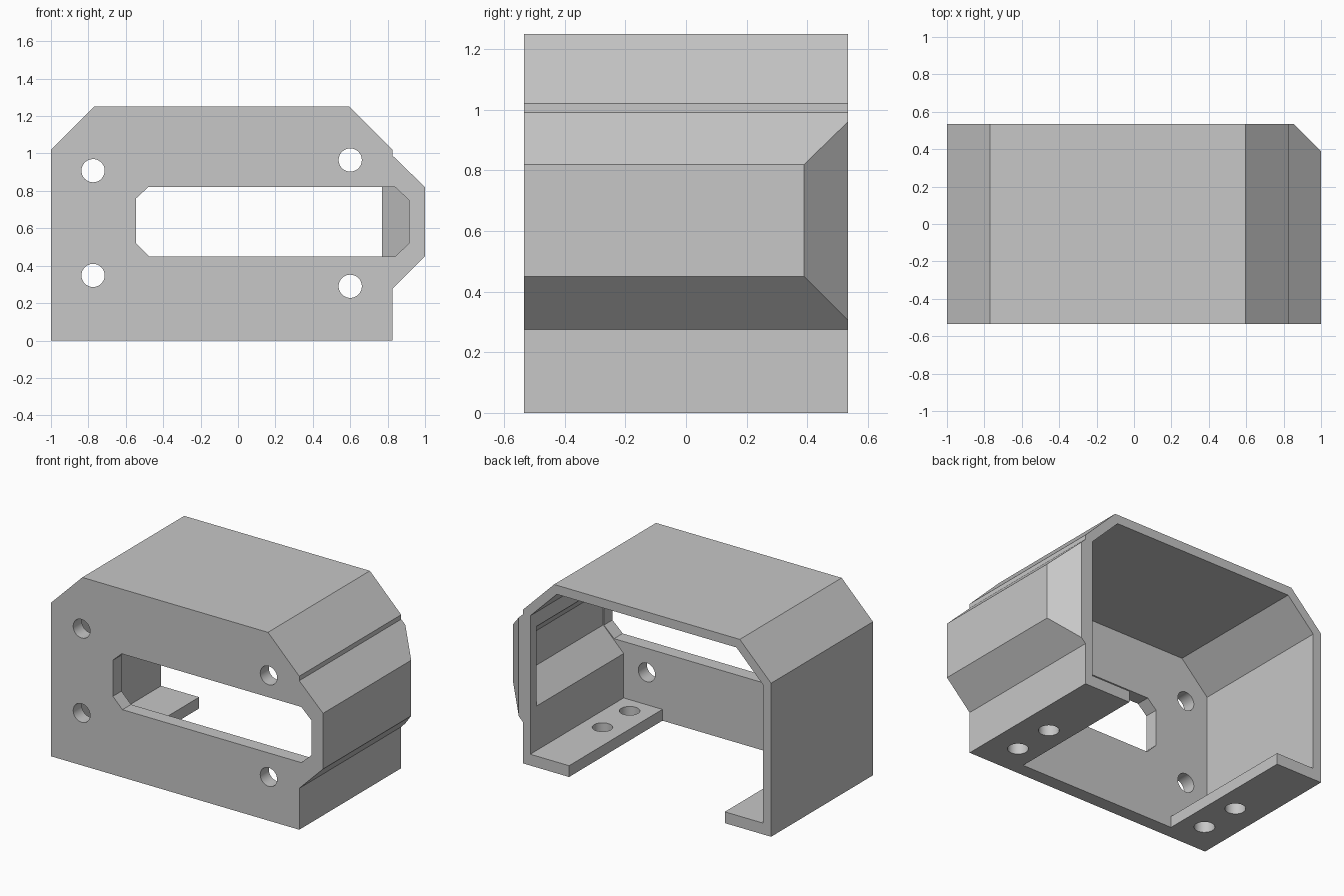
import bpy
import bmesh
import math
from mathutils import Matrix, Vector

if "Cube" in bpy.data.objects:
    bpy.data.objects.remove(bpy.data.objects["Cube"], do_unlink=True)

BACK, INNER_FRONT = 0.535, -0.445

grey = bpy.data.materials.new("light_grey")
grey.use_nodes = True
colour = (0.57, 0.57, 0.57, 1)
grey.diffuse_color = colour
grey.node_tree.nodes["Principled BSDF"].inputs["Base Color"].default_value = colour


def finish(name, bm):
    bmesh.ops.recalc_face_normals(bm, faces=bm.faces)
    mesh = bpy.data.meshes.new(name)
    bm.to_mesh(mesh)
    bm.free()
    mesh.materials.append(grey)
    ob = bpy.data.objects.new(name, mesh)
    bpy.context.collection.objects.link(ob)
    return ob


def prism(name, outline, y0, y1, corner=None):
    """Extrude an x-z outline along y; optionally slice off x + y > corner."""
    bm = bmesh.new()
    face = bm.faces.new([bm.verts.new((x, y0, z)) for x, z in outline])
    out = bmesh.ops.extrude_face_region(bm, geom=[face])
    verts = [g for g in out["geom"] if isinstance(g, bmesh.types.BMVert)]
    bmesh.ops.translate(bm, verts=verts, vec=(0, y1 - y0, 0))
    if corner:
        cut = bmesh.ops.bisect_plane(
            bm, geom=bm.verts[:] + bm.edges[:] + bm.faces[:],
            plane_co=(corner, 0, 0), plane_no=(1, 1, 0), clear_outer=True)
        edges = [g for g in cut["geom_cut"] if isinstance(g, bmesh.types.BMEdge)]
        bmesh.ops.contextual_create(bm, geom=edges)
    return finish(name, bm)


def drill(name, centre, axis):
    bm = bmesh.new()
    turn = Vector((0, 0, 1)).rotation_difference(Vector(axis)).to_matrix().to_4x4()
    bmesh.ops.create_cone(bm, cap_ends=True, segments=48, radius1=0.062,
                          radius2=0.062, depth=0.3,
                          matrix=Matrix.Translation(centre) @ turn)
    return finish(name, bm)


# Housing block with a side bulge whose rear corner is sliced away
housing = prism("housing", [
    (-1, 0), (0.825, 0), (0.825, 0.275), (1, 0.45), (1, 0.82),
    (0.825, 0.99), (0.825, 1.02), (0.595, 1.25), (-0.77, 1.25), (-1, 1.02)],
    -BACK, BACK, corner=1.39)

# Main cavity, open at the back and between the two floor flanges
cutters = [prism("cavity_cutter", [
    (-0.66, -0.1), (0.485, -0.1), (0.485, 0.075), (0.77, 0.075),
    (0.77, 0.995), (0.575, 1.19), (-0.745, 1.19), (-0.94, 0.995),
    (-0.94, 0.075), (-0.66, 0.075)], INNER_FRONT, 0.7)]

# Hollow inside the bulge
cutters.append(prism("bulge_cutter", [
    (0.7, 0.3), (0.92, 0.52), (0.92, 0.75), (0.7, 0.97)],
    INNER_FRONT, 0.7, corner=1.24))

# Front window with clipped corners
cutters.append(prism("window_cutter", [
    (-0.545, 0.52), (-0.475, 0.45), (0.84, 0.45), (0.915, 0.52),
    (0.915, 0.75), (0.84, 0.82), (-0.48, 0.82), (-0.545, 0.76)], -0.7, -0.4))

# Screw holes in the front plate and the floor flanges
for x, z in [(-0.775, 0.908), (-0.775, 0.348), (0.6, 0.965), (0.6, 0.29)]:
    cutters.append(drill("front_hole_cutter", (x, -0.5, z), (0, 1, 0)))
for x in (-0.81, 0.635):
    for y in (-0.315, -0.03):
        cutters.append(drill("flange_hole_cutter", (x, y, 0), (0, 0, 1)))

# Carve everything out, then drop the cutters
bpy.context.view_layer.objects.active = housing
for cutter in cutters:
    cutter.hide_render = True
    mod = housing.modifiers.new("cut", "BOOLEAN")
    mod.operation = "DIFFERENCE"
    mod.solver = "EXACT"
    mod.object = cutter
    bpy.ops.object.modifier_apply(modifier=mod.name)
for cutter in cutters:
    bpy.data.objects.remove(cutter, do_unlink=True)

bpy.ops.object.select_all(action="DESELECT")
housing.select_set(True)
bpy.ops.object.shade_smooth_by_angle(angle=math.radians(30))
